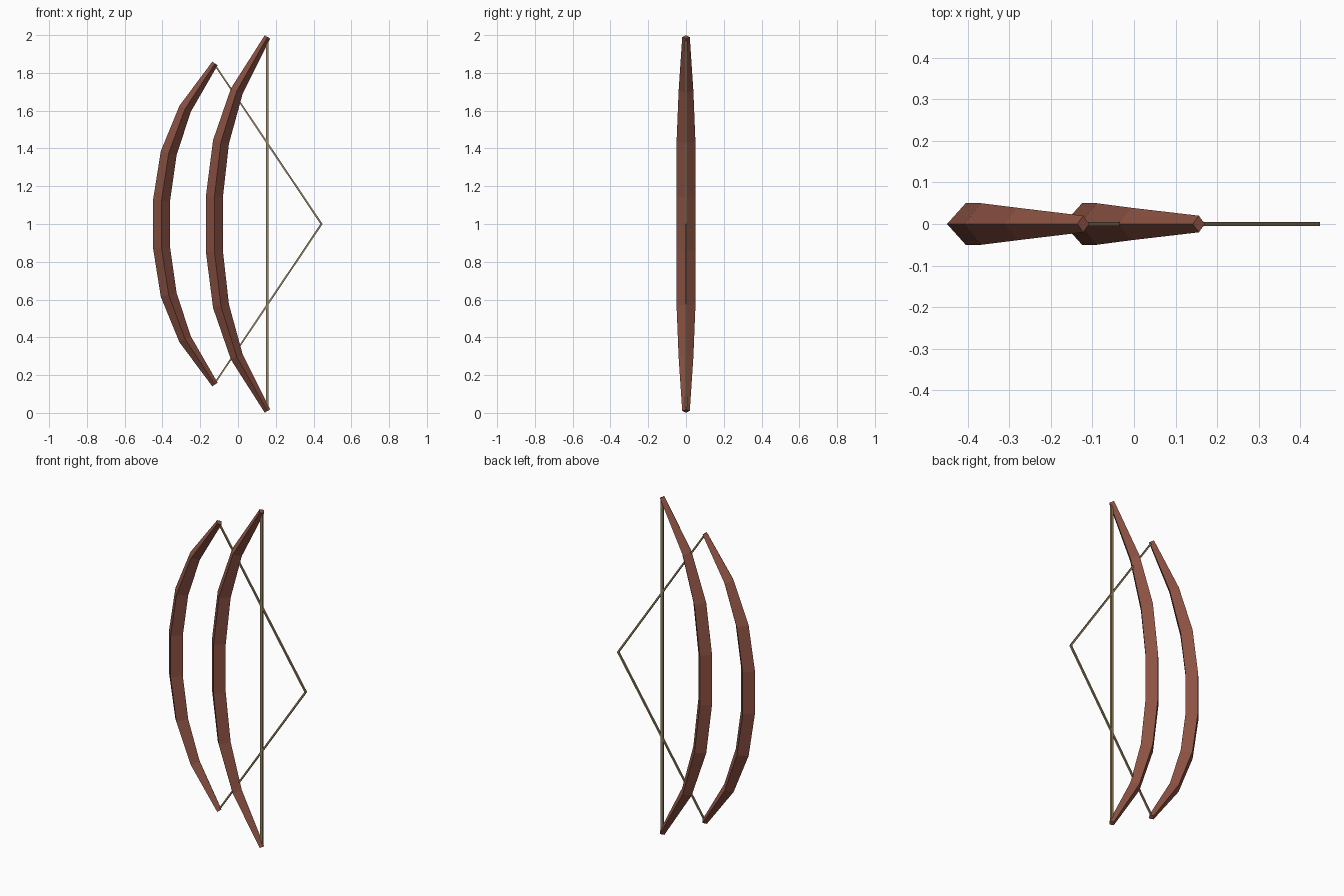
import bpy, bmesh
from mathutils import Vector

if "Cube" in bpy.data.objects:
    bpy.data.objects.remove(bpy.data.objects["Cube"])


def material(name, rgb):
    m = bpy.data.materials.new(name)
    m.diffuse_color = (*rgb, 1)
    m.use_nodes = True
    m.node_tree.nodes["Principled BSDF"].inputs["Base Color"].default_value = m.diffuse_color
    return m


WOOD = material("reddish brown wood", (0.262, 0.084, 0.056))
CORD = material("tan cord", (0.305, 0.223, 0.115))

DIAMOND = [(1, 0), (0, 1), (-1, 0), (0, -1)]
SQUARE = [(1, 1), (-1, 1), (-1, -1), (1, -1)]


def sweep(name, path, sizes, section, mat):
    """Sweep a four-sided section along an (x, z) path; sizes = (in-plane, y) half widths."""
    bm = bmesh.new()
    pts = [Vector((x, 0, z)) for x, z in path]
    rings = []
    for i, p in enumerate(pts):
        a = (p - pts[i - 1]).normalized() if i else None
        b = (pts[i + 1] - p).normalized() if i < len(pts) - 1 else None
        t = ((a or b) + (b or a)).normalized()
        n = Vector((t.z, 0, -t.x))
        w, d = sizes[i]
        rings.append([bm.verts.new(p + n * w * u + Vector((0, d * v, 0))) for u, v in section])
    for r, s in zip(rings, rings[1:]):
        for k in range(4):
            j = (k + 1) % 4
            bm.faces.new((r[k], r[j], s[j], s[k]))
    bm.faces.new(rings[0])
    bm.faces.new(rings[-1])
    bmesh.ops.recalc_face_normals(bm, faces=bm.faces)
    me = bpy.data.meshes.new(name)
    bm.to_mesh(me)
    bm.free()
    me.materials.append(mat)
    ob = bpy.data.objects.new(name, me)
    bpy.context.collection.objects.link(ob)


def mirrored(upper):
    """Full path from the upper half, mirrored about z = 1."""
    return [(x, 2 - z) for x, z in reversed(upper)] + upper


limb = [(0.045, 0.05), (0.043, 0.05), (0.034, 0.039), (0.017, 0.02)]
limb = limb[::-1] + limb

# Bow stave at rest and bow stave drawn
rest = [(-0.125, 1.145), (-0.09, 1.435), (-0.006, 1.705), (0.156, 1.99)]
drawn = [(-0.405, 1.123), (-0.367, 1.375), (-0.28, 1.61), (-0.122, 1.85)]
sweep("rest_bow_stave", mirrored(rest), limb, DIAMOND, WOOD)
sweep("drawn_bow_stave", mirrored(drawn), limb, DIAMOND, WOOD)

# Straight string and pulled string
sweep("rest_bow_string", [(0.155, 0.02), (0.155, 1.98)], [(0.007, 0.005)] * 2, SQUARE, CORD)
sweep("drawn_bow_string", [(-0.121, 0.16), (0.442, 1.0), (-0.121, 1.84)],
      [(0.004, 0.005), (0.006, 0.005), (0.004, 0.005)], SQUARE, CORD)
